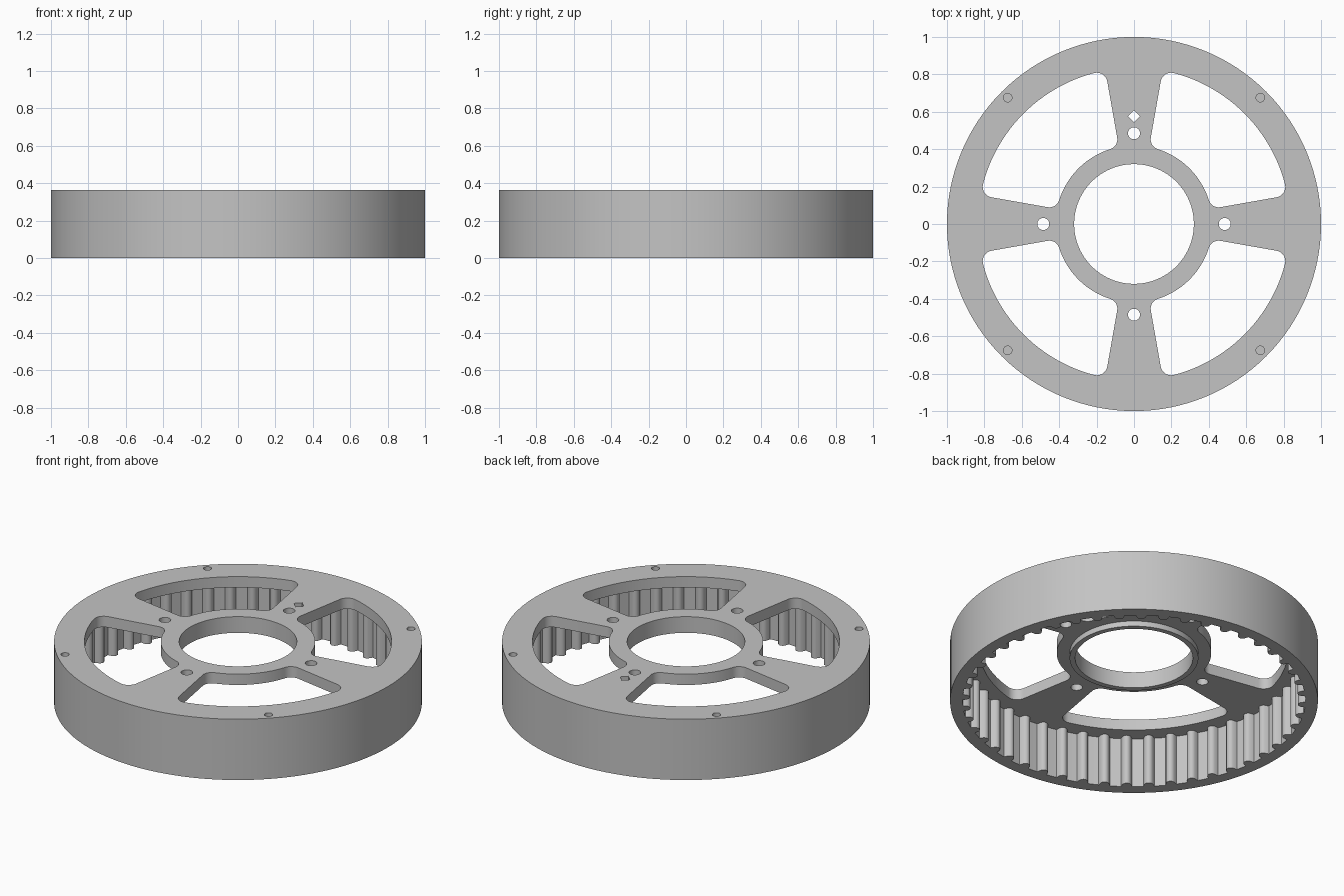
import bpy, bmesh
from math import sin, cos, pi, radians, sqrt, tau
from mathutils import Vector

cube = bpy.data.objects.get("Cube")
if cube:
    bpy.data.objects.remove(cube, do_unlink=True)

HEIGHT, PLATE_Z = 0.365, 0.30
TEETH, TIP_R, ROOT_R = 48, 0.893, 0.932

grey = bpy.data.materials.new("light_grey")
grey.use_nodes = True
colour = (0.55, 0.55, 0.55, 1)
grey.diffuse_color = colour
grey.node_tree.nodes["Principled BSDF"].inputs["Base Color"].default_value = colour


def polar(r, a):
    return Vector((r * cos(a), r * sin(a)))


def circle(r, centre=(0, 0), n=32):
    return [Vector(centre) + polar(r, tau * i / n) for i in range(n)]


def corner(a, c, b, n=8):
    """Rounded corner from a to b around the sharp point c."""
    return [c + (a - c) * (1 - sin(pi / 2 * i / n)) + (b - c) * (1 - cos(pi / 2 * i / n))
            for i in range(n + 1)]


def window(turn, inner=0.42, outer=0.835, offset=0.0085, slope=radians(10)):
    """Opening between two spokes, with rounded corners."""
    along = polar(1, slope)
    base = Vector((0, offset))

    def edge_point(r):
        d = base.dot(along)
        return base + along * (-d + sqrt(d * d + r * r - offset * offset))

    half = []
    for r, size, inward in ((inner, 0.05, 1), (outer, 0.06, -1)):
        c = edge_point(r)
        on_edge = c + along * size * inward
        ang = Vector((1, 0)).angle(c) + size / r
        on_arc = polar(r, ang)
        pts = corner(on_arc, c, on_edge) if inward == 1 else corner(on_edge, c, on_arc)
        half += pts
        if inward == -1:
            half += [polar(r, ang + (pi / 4 - ang) * i / 12) for i in range(1, 12)]
        else:
            half = [polar(r, pi / 4 + (ang - pi / 4) * i / 10) for i in range(1, 10)] + half
    # Mirror the half outline across the diagonal
    full = half + [polar(outer, pi / 4)] + [Vector((p.y, p.x)) for p in reversed(half)]
    full.append(polar(inner, pi / 4))
    return [Vector((p.x * cos(turn) - p.y * sin(turn), p.x * sin(turn) + p.y * cos(turn)))
            for p in full]


def tooth_outline():
    """Inner outline of the rim: rounded teeth with flat roots between them."""
    pts = []
    pitch = tau / TEETH
    for k in range(TEETH):
        for i in range(9):
            t = -1 + i / 4
            lift = sqrt(max(0, 1 - t * t))
            pts.append(polar(ROOT_R - (ROOT_R - TIP_R) * lift, pitch * (k + 0.25 * t)))
        pts.append(polar(ROOT_R, pitch * (k + 0.5)))
    return pts


def extrude(name, outlines, z0, z1):
    """Fill nested outlines and extrude them from z0 to z1."""
    curve = bpy.data.curves.new(name, "CURVE")
    curve.dimensions = "2D"
    curve.fill_mode = "BOTH"
    curve.extrude = (z1 - z0) / 2
    for pts in outlines:
        spline = curve.splines.new("POLY")
        spline.points.add(len(pts) - 1)
        for sp, p in zip(spline.points, pts):
            sp.co = (p.x, p.y, 0, 1)
        spline.use_cyclic_u = True
    temp = bpy.data.objects.new(name + "_outline", curve)
    bpy.context.scene.collection.objects.link(temp)
    graph = bpy.context.evaluated_depsgraph_get()
    mesh = bpy.data.meshes.new_from_object(temp.evaluated_get(graph))
    bpy.data.objects.remove(temp, do_unlink=True)

    bm = bmesh.new()
    bm.from_mesh(mesh)
    bmesh.ops.remove_doubles(bm, verts=bm.verts, dist=0.0001)
    bmesh.ops.translate(bm, verts=bm.verts, vec=(0, 0, (z0 + z1) / 2))
    bmesh.ops.recalc_face_normals(bm, faces=bm.faces)
    bm.to_mesh(mesh)
    bm.free()
    mesh.materials.clear()
    mesh.materials.append(grey)
    obj = bpy.data.objects.new(name, mesh)
    bpy.context.scene.collection.objects.link(obj)
    bpy.ops.object.select_all(action="DESELECT")
    obj.select_set(True)
    bpy.context.view_layer.objects.active = obj
    bpy.ops.object.shade_smooth_by_angle(angle=radians(30))
    return obj


# Toothed rim
extrude("toothed_rim", [circle(1, n=128), tooth_outline()], 0, PLATE_Z)

# Spoked plate with windows, bolt holes, rim pin holes and a diamond index hole
outlines = [circle(1, n=128), circle(0.32, n=96)]
for q in range(4):
    a = q * pi / 2
    outlines.append(window(a))
    outlines.append(circle(0.032, polar(0.485, a)))
    outlines.append(circle(0.023, polar(0.955, a + pi / 4)))
outlines.append(circle(0.032, (0, 0.577), 4))
extrude("spoked_plate", outlines, PLATE_Z, HEIGHT)

# Short boss under the hub
extrude("hub_boss", [circle(0.35, n=96), circle(0.32, n=96)], 0.268, PLATE_Z)
